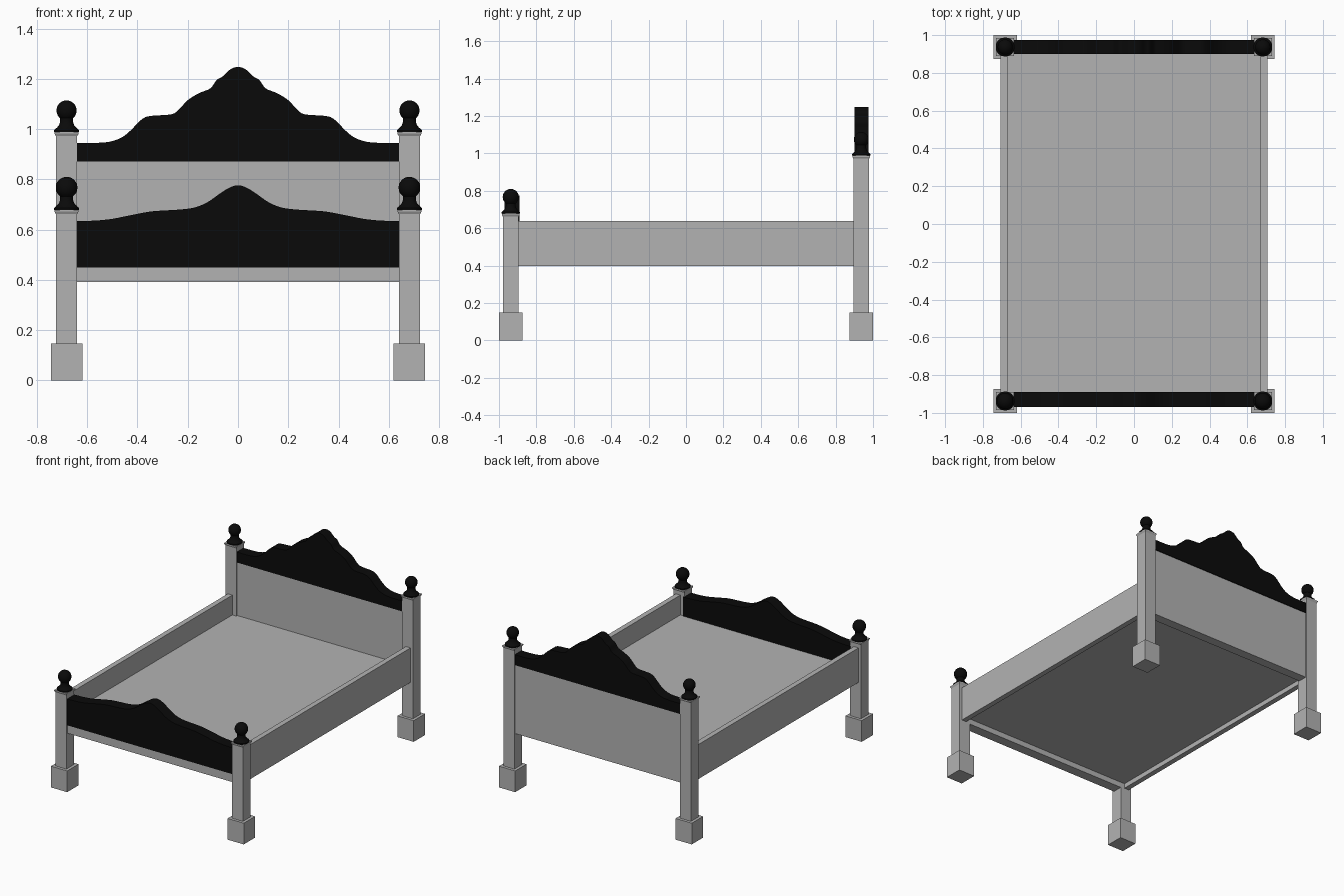
import bpy, bmesh, math

cube = bpy.data.objects.get("Cube")
if cube:
    bpy.data.objects.remove(cube, do_unlink=True)


def material(name, value):
    m = bpy.data.materials.new(name)
    m.use_nodes = True
    colour = (value, value, value, 1)
    m.diffuse_color = colour
    m.node_tree.nodes["Principled BSDF"].inputs["Base Color"].default_value = colour
    return m


GREY = material("grey paint", 0.45)
BLACK = material("black paint", 0.003)


def finish(name, bm, mat, smooth=False):
    bmesh.ops.recalc_face_normals(bm, faces=bm.faces)
    mesh = bpy.data.meshes.new(name)
    bm.to_mesh(mesh)
    bm.free()
    mesh.materials.append(mat)
    obj = bpy.data.objects.new(name, mesh)
    bpy.context.collection.objects.link(obj)
    if smooth:
        bpy.ops.object.select_all(action="DESELECT")
        bpy.context.view_layer.objects.active = obj
        obj.select_set(True)
        bpy.ops.object.shade_smooth_by_angle(angle=math.radians(40))
    return obj


def box(name, x, y, z, mat=GREY):
    """Box from (low, high) pairs."""
    bm = bmesh.new()
    bmesh.ops.create_cube(bm, size=1)
    for v in bm.verts:
        for i, (lo, hi) in enumerate((x, y, z)):
            v.co[i] = lo if v.co[i] < 0 else hi
    return finish(name, bm, mat)


def square_stack(name, cx, cy, profile):
    """Square column swept through (half width, height) pairs."""
    bm = bmesh.new()
    rings = [[bm.verts.new((cx + sx * h, cy + sy * h, z))
              for sx, sy in ((-1, -1), (1, -1), (1, 1), (-1, 1))] for h, z in profile]
    for a, b in zip(rings, rings[1:]):
        for i in range(4):
            j = (i + 1) % 4
            bm.faces.new((a[i], a[j], b[j], b[i]))
    bm.faces.new(rings[0][::-1])
    bm.faces.new(rings[-1])
    return finish(name, bm, GREY)


def lathe(name, cx, cy, z0, profile, steps=32):
    bm = bmesh.new()
    verts = [bm.verts.new((cx + r, cy, z0 + z)) for r, z in profile]
    edges = [bm.edges.new(p) for p in zip(verts, verts[1:])]
    bmesh.ops.spin(bm, geom=verts + edges, cent=(cx, cy, 0), axis=(0, 0, 1),
                   angle=2 * math.pi, steps=steps)
    bmesh.ops.remove_doubles(bm, verts=bm.verts, dist=0.0002)
    return finish(name, bm, BLACK, True)


def smooth_curve(points, steps=4):
    """Cubic interpolation through the points, mirrored about x = 0."""
    pts = [(-points[1][0], points[1][1])] + points + [points[-1]]
    out = []
    for a, b, c, d in zip(pts, pts[1:], pts[2:], pts[3:]):
        for s in range(steps):
            t = s / steps
            out.append(tuple(
                0.5 * (2 * q + (r - p) * t + (2 * p - 5 * q + 4 * r - w) * t * t
                       + (3 * q - p - 3 * r + w) * t ** 3)
                for p, q, r, w in zip(a, b, c, d)))
    out.append(points[-1])
    return [(-x, z) for x, z in out[:0:-1]] + out


def crest(name, points, bottom, y):
    """Carved board with a curved upper edge."""
    top = smooth_curve(points)
    bm = bmesh.new()
    grid = [[(bm.verts.new((x, yy, bottom)), bm.verts.new((x, yy, z)))
             for x, z in top] for yy in y]
    for i in range(len(top) - 1):
        f, g = grid[0][i], grid[0][i + 1]
        b, c = grid[1][i], grid[1][i + 1]
        for quad in ((f[0], g[0], g[1], f[1]), (b[0], b[1], c[1], c[0]),
                     (f[1], g[1], c[1], b[1]), (f[0], b[0], c[0], g[0])):
            bm.faces.new(quad)
    for i in (0, -1):
        f, b = grid[0][i], grid[1][i]
        bm.faces.new((f[0], f[1], b[1], b[0]))
    return finish(name, bm, BLACK, True)


# Posts, feet and finials
PX, PY = 0.682, 0.937
for end, sy, top, ball in (("front", -1, 0.678, 0.043), ("back", 1, 0.988, 0.04)):
    centre = 0.046 + ball
    neck = 0.026
    start = math.asin(neck / ball)
    finial = [(0, 0), (0.05, 0), (0.05, 0.008), (0.038, 0.018), (0.03, 0.028), (neck, 0.04)]
    for i in range(15):
        a = start + (math.pi - start) * i / 14
        finial.append((max(ball * math.sin(a), 0), centre - ball * math.cos(a)))
    for side, sx in (("right", -1), ("left", 1)):
        tag = f"{end}_{side}"
        x, y = sx * PX, sy * PY
        square_stack(f"{tag}_post", x, y, [(0.0425, 0.1), (0.0425, top - 0.016),
                                           (0.048, top - 0.006), (0.048, top)])
        square_stack(f"{tag}_foot", x, y, [(0.0625, 0), (0.0625, 0.148)])
        lathe(f"{tag}_finial", x, y, top, finial)

# Side rails and platform
for side, sx in (("right", -1), ("left", 1)):
    box(f"{side}_rail", sorted((sx * 0.67, sx * 0.706)), (-0.9, 0.9), (0.397, 0.638))
box("platform", (-0.672, 0.672), (-0.91, 0.92), (0.43, 0.5))

# Headboard
box("headboard_panel", (-0.65, 0.65), (0.905, 0.97), (0.392, 0.875))
crest("headboard_crest",
      [(0, 1.247), (0.03, 1.238), (0.06, 1.21), (0.085, 1.195), (0.11, 1.162),
       (0.155, 1.143), (0.2, 1.115), (0.24, 1.073), (0.27, 1.058), (0.35, 1.052),
       (0.385, 1.037), (0.43, 0.992), (0.47, 0.963), (0.53, 0.947), (0.645, 0.945)],
      0.872, (0.9, 0.975))

# Footboard
box("footboard_panel", (-0.65, 0.65), (-0.965, -0.895), (0.392, 0.455))
crest("footboard_crest",
      [(0, 0.776), (0.03, 0.769), (0.07, 0.745), (0.12, 0.71), (0.17, 0.689),
       (0.23, 0.68), (0.34, 0.673), (0.42, 0.659), (0.5, 0.643), (0.57, 0.636),
       (0.645, 0.634)],
      0.45, (-0.97, -0.89))
